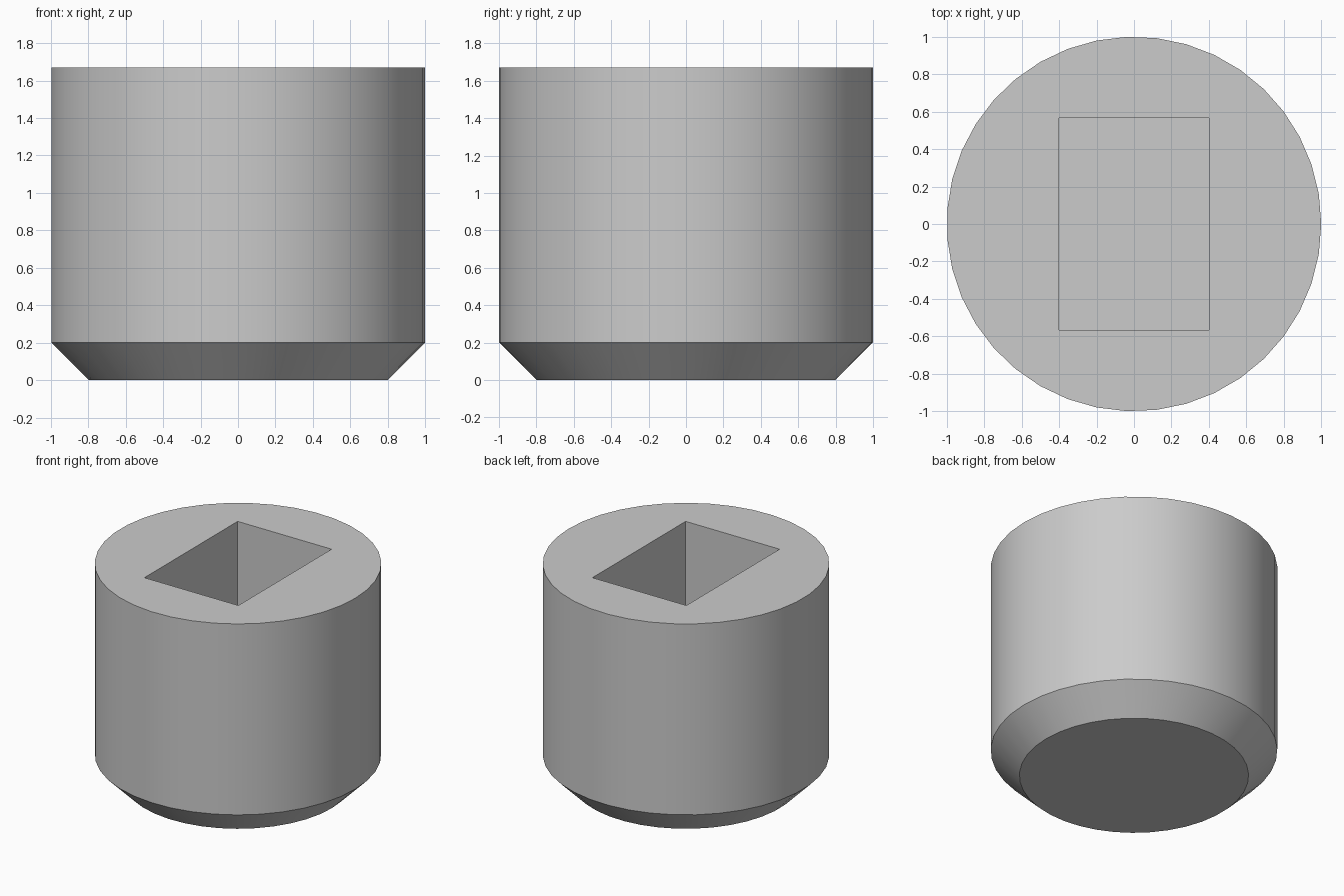
import bpy, bmesh, math

cube = bpy.data.objects.get("Cube")
if cube:
    bpy.data.objects.remove(cube, do_unlink=True)

SIDES = 39
HEIGHT = 1.67
CHAMFER = 0.2
POCKET_X, POCKET_Y, POCKET_FLOOR = 0.4, 0.567, 0.33

grey = bpy.data.materials.new("plain grey")
grey.use_nodes = True
grey.diffuse_color = (0.6, 0.6, 0.6, 1)
grey.node_tree.nodes["Principled BSDF"].inputs["Base Color"].default_value = (0.6, 0.6, 0.6, 1)


def ring(bm, radius, z):
    """A horizontal circle of vertices."""
    turn = math.tau / SIDES
    return [bm.verts.new((radius * math.cos(i * turn), radius * math.sin(i * turn), z))
            for i in range(SIDES)]


def make_object(name, bm):
    bmesh.ops.recalc_face_normals(bm, faces=bm.faces)
    mesh = bpy.data.meshes.new(name)
    bm.to_mesh(mesh)
    bm.free()
    mesh.materials.append(grey)
    obj = bpy.data.objects.new(name, mesh)
    bpy.context.collection.objects.link(obj)
    return obj


# Round body with a chamfered foot
bm = bmesh.new()
rings = [ring(bm, 1 - CHAMFER, 0), ring(bm, 1, CHAMFER), ring(bm, 1, HEIGHT)]
for low, high in zip(rings, rings[1:]):
    for i in range(SIDES):
        j = (i + 1) % SIDES
        bm.faces.new((low[i], low[j], high[j], high[i]))
bm.faces.new(rings[0])
bm.faces.new(rings[-1])
body = make_object("round_body", bm)

# Rectangular blind pocket, cut from the top
bm = bmesh.new()
bmesh.ops.create_cube(bm, size=2)
top = HEIGHT + 0.2
for v in bm.verts:
    v.co = (v.co.x * POCKET_X, v.co.y * POCKET_Y, top if v.co.z > 0 else POCKET_FLOOR)
cutter = make_object("pocket_cutter", bm)
cutter.hide_render = True

cut = body.modifiers.new("pocket", "BOOLEAN")
cut.operation = "DIFFERENCE"
cut.solver = "EXACT"
cut.object = cutter

# Apply the cut, then smooth the round wall and keep the rims sharp
bpy.ops.object.select_all(action="DESELECT")
body.select_set(True)
bpy.context.view_layer.objects.active = body
bpy.ops.object.modifier_apply(modifier=cut.name)
bpy.data.objects.remove(cutter, do_unlink=True)
bpy.ops.object.shade_smooth_by_angle(angle=math.radians(30))
